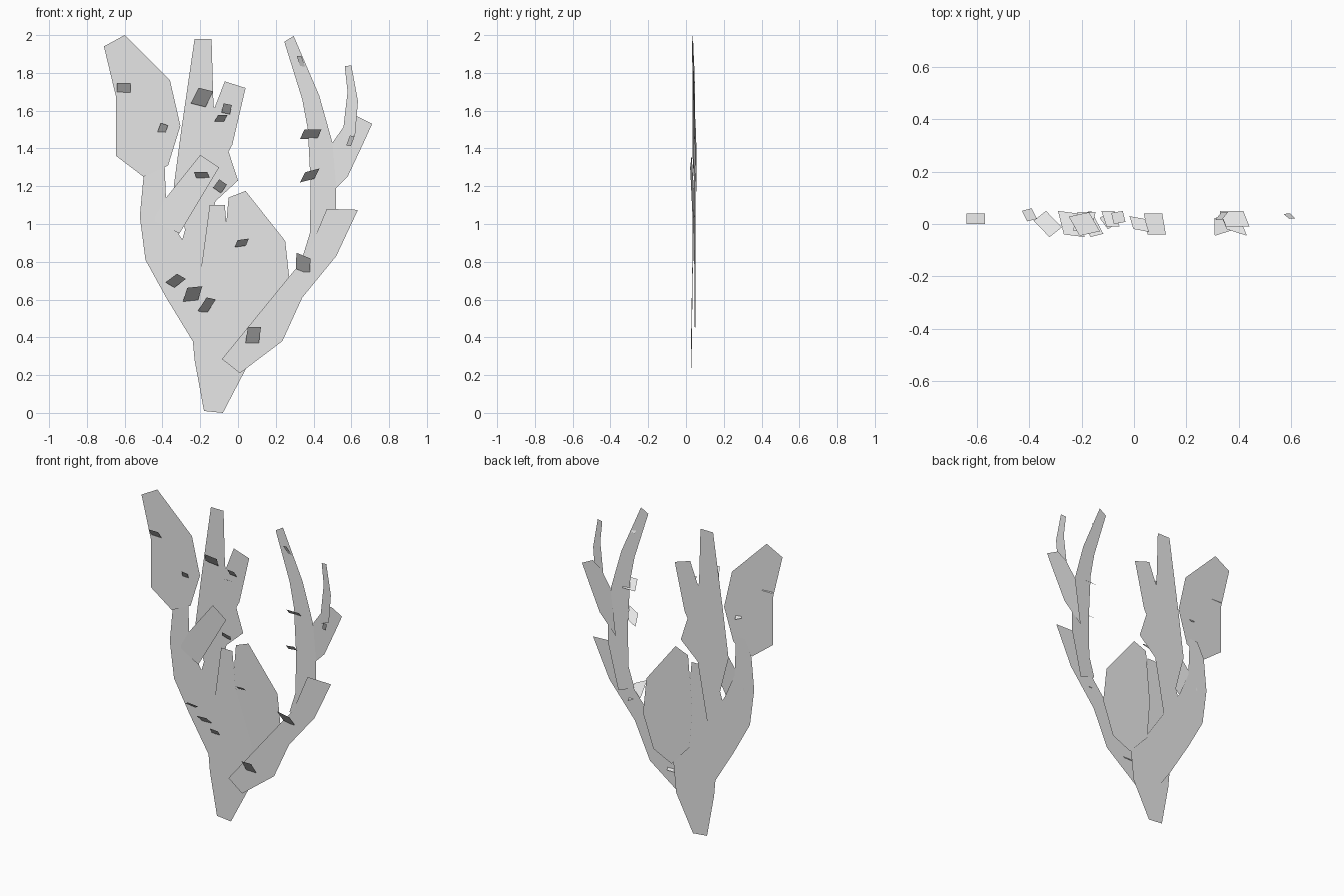
import bpy
import bmesh
from math import cos, sin, radians
from mathutils import Vector

default_cube = bpy.data.objects.get("Cube")
if default_cube:
    bpy.data.objects.remove(default_cube, do_unlink=True)

# One plain material shared by the whole plant
grey = bpy.data.materials.new("pale grey")
grey.use_nodes = True
colour = (0.8, 0.8, 0.8, 1)
grey.diffuse_color = colour
grey.node_tree.nodes["Principled BSDF"].inputs["Base Color"].default_value = colour


def flat_sheet(name, corners):
    """Make one thin sheet from a loop of corners, with its normal towards the front."""
    mesh = bpy.data.meshes.new(name)
    bm = bmesh.new()
    face = bm.faces.new([bm.verts.new(corner) for corner in corners])
    face.normal_update()
    if face.normal.y > 0:
        face.normal_flip()
    bmesh.ops.triangulate(bm, faces=[face])
    bm.to_mesh(mesh)
    bm.free()
    mesh.materials.append(grey)
    sheet = bpy.data.objects.new(name, mesh)
    bpy.context.scene.collection.objects.link(sheet)
    return sheet


def blade(name, depth, outline, slope=0.0):
    """Large upright sheet; slope turns it slightly about the vertical axis."""
    middle = sum(x for x, z in outline) / len(outline)
    corners = [Vector((x, depth + slope * (x - middle), z)) for x, z in outline]
    return flat_sheet(name, corners)


def leaflet(name, x, z, width, height, turn=0, reach=0.09, skew=0.0, depth=0.0):
    """Small slanted sheet whose upper edge leans out to the front."""
    angle = radians(turn)
    corners = []
    for side, level in ((-1, -1), (1, -1), (1, 1), (-1, 1)):
        across = side * width / 2 + level * skew
        along = level * height / 2
        corners.append(Vector((
            x + across * cos(angle) - along * sin(angle),
            0,
            z + across * sin(angle) + along * cos(angle))))
    # Lean outwards in proportion to height
    low = min(corner.z for corner in corners)
    high = max(corner.z for corner in corners)
    for corner in corners:
        lift = (corner.z - low) / (high - low)
        corner.y = depth + reach * (0.5 - lift)
    return flat_sheet(name, corners)


# Central stems, overlapping in shallow layers
blade("main_trunk", 0.043, [
    (-.18, .01), (-.08, 0), (.04, .23), (.07, .53), (-.05, .88),
    (-.07, 1.1), (-.15, 1.1), (-.19, .8), (-.25, .5), (-.23, .28)])
blade("left_curved_stem", 0.049, [
    (-.17, .28), (-.1, .31), (-.06, .57), (-.2, .78), (-.31, .94), (-.38, 1.1),
    (-.39, 1.35), (-.45, 1.35), (-.5, 1.25), (-.52, 1.04), (-.49, .81),
    (-.38, .61), (-.24, .38)])
blade("middle_stem", 0.053, [
    (-.37, .66), (-.21, .63), (-.12, 1.12), (0, 1.23), (-.13, 1.63),
    (-.14, 1.98), (-.23, 1.98), (-.3, 1.5), (-.34, 1.2), (-.28, .97)])
blade("middle_side_shoot", 0.057, [
    (-.22, 1.36), (-.09, 1.31), (-.03, 1.42), (.04, 1.72), (-.07, 1.755), (-.13, 1.6)])
blade("left_short_shoot", 0.036, [
    (-.45, 1.02), (-.31, .95), (-.22, 1.1), (-.1, 1.3), (-.2, 1.365), (-.38, 1.14)],
    slope=-0.08)

# Two broad leaves
blade("broad_upper_leaf", 0.04, [
    (-.71, 1.94), (-.645, 1.67), (-.645, 1.36), (-.5, 1.25), (-.37, 1.31),
    (-.305, 1.52), (-.36, 1.76), (-.6, 2)], slope=0.04)
blade("broad_centre_leaf", 0.048, [
    (-.05, 1.14), (-.08, .8), (-.06, .55), (.07, .41), (.2, .47),
    (.275, .68), (.25, .91), (.04, 1.175)], slope=-0.02)

# Branches on the other side
blade("right_lower_branch", 0.033, [
    (-.085, .285), (.01, .21), (.235, .38), (.34, .61), (.52, .83),
    (.635, 1.075), (.47, 1.08), (.37, .84), (.27, .72)], slope=0.02)
blade("right_upper_branch", 0.042, [
    (.34, .82), (.45, .78), (.52, 1.07), (.52, 1.2), (.5, 1.43), (.43, 1.68),
    (.295, 1.995), (.245, 1.965), (.34, 1.66), (.37, 1.5), (.385, 1.2), (.38, .95)],
    slope=0.06)
blade("right_side_branch", 0.05, [
    (.46, 1.13), (.58, 1.25), (.66, 1.42), (.71, 1.53), (.63, 1.57),
    (.57, 1.53), (.5, 1.43)], slope=-0.05)
blade("right_thin_tip", 0.042, [
    (.55, 1.44), (.62, 1.47), (.635, 1.65), (.6, 1.84), (.565, 1.835), (.58, 1.7)],
    slope=-0.1)

# Small leaflets scattered over the stems
leaflet("leaflet_broad_leaf_outer", -.605, 1.72, .07, .055, reach=.04, depth=.02)
leaflet("leaflet_broad_leaf_inner", -.4, 1.5, .04, .06, turn=-20, reach=.05, depth=.035)
leaflet("leaflet_middle_top", -.19, 1.67, .08, .09, turn=-14, skew=.01)
leaflet("leaflet_shoot_upper", -.06, 1.61, .045, .05, turn=-12, reach=.05, depth=.025)
leaflet("leaflet_shoot_lower", -.09, 1.56, .05, .035, skew=.01, reach=.06, depth=.02)
leaflet("leaflet_right_tip", .335, 1.855, .025, .07, skew=-.012, reach=.03, depth=.03)
leaflet("leaflet_right_high", .385, 1.475, .09, .05, skew=.012, reach=.06, depth=.02)
leaflet("leaflet_right_middle", .38, 1.257, .08, .045, turn=15, skew=.02)
leaflet("leaflet_thin_tip", .595, 1.44, .025, .055, turn=-8, skew=.006, reach=.02, depth=.03)
leaflet("leaflet_short_shoot", -.19, 1.255, .07, .04, skew=-.008, reach=.07, depth=.01)
leaflet("leaflet_middle_low", -.095, 1.2, .05, .055, turn=-35, reach=.07, depth=.015)
leaflet("leaflet_centre", .02, .9, .06, .035, turn=8, skew=.01, reach=.06, depth=.0)
leaflet("leaflet_right_low", .345, .79, .08, .08, turn=-22, skew=-.015)
leaflet("leaflet_left_stem", -.33, .7, .055, .07, turn=-30, skew=.015, reach=.1)
leaflet("leaflet_trunk_left", -.24, .63, .08, .07, turn=6, skew=.015, reach=.1)
leaflet("leaflet_trunk_right", -.165, .57, .05, .08, turn=-12, skew=.015, reach=.1)
leaflet("leaflet_branch_base", .08, .405, .07, .1, skew=.007, reach=.08)
